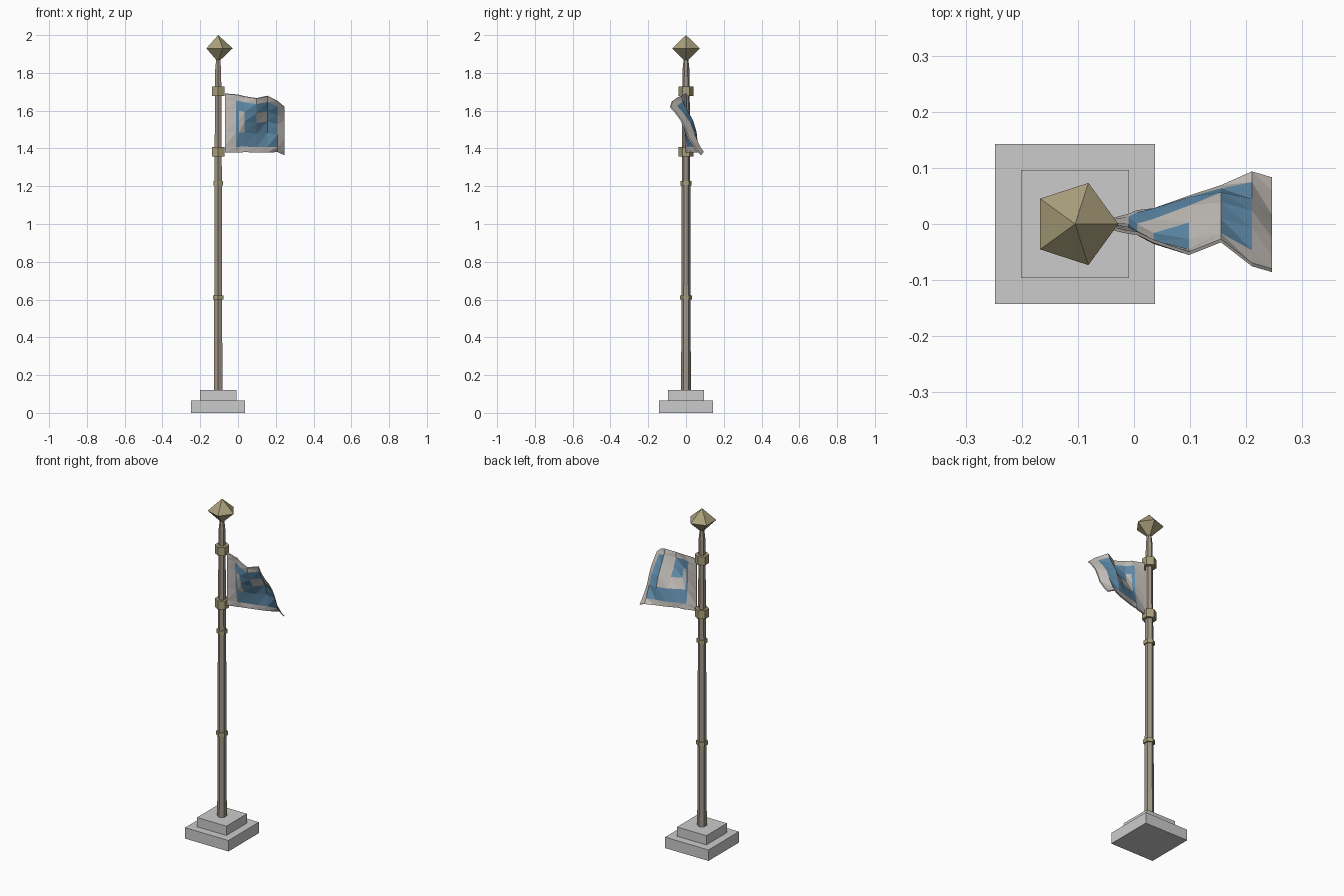
import bpy, bmesh, math

if "Cube" in bpy.data.objects:
    bpy.data.objects.remove(bpy.data.objects["Cube"])

PX = -0.105  # pole axis


def mat(name, r, g, b):
    m = bpy.data.materials.new(name)
    m.diffuse_color = (r, g, b, 1)
    m.use_nodes = True
    m.node_tree.nodes["Principled BSDF"].inputs["Base Color"].default_value = m.diffuse_color
    return m


wood = mat("pole_brown", 0.36, 0.30, 0.24)
brass = mat("brass", 0.40, 0.35, 0.20)
cloth = mat("cloth", 0.55, 0.52, 0.49)
blue = mat("blue_cloth", 0.12, 0.27, 0.42)


def finish(bm, name, mats=()):
    bmesh.ops.recalc_face_normals(bm, faces=bm.faces)
    me = bpy.data.meshes.new(name)
    bm.to_mesh(me)
    bm.free()
    for m in mats:
        me.materials.append(m)
    ob = bpy.data.objects.new(name, me)
    bpy.context.collection.objects.link(ob)
    return ob


def slab(name, half, z0, z1):
    bm = bmesh.new()
    bmesh.ops.create_cube(bm, size=1)
    for v in bm.verts:
        v.co = (PX + v.co.x * 2 * half, v.co.y * 2 * half, z0 + (v.co.z + 0.5) * (z1 - z0))
    return finish(bm, name)


def turned(name, profile, sides, phase, m):
    """Faceted turning from (radius, z) points; zero radius makes a tip."""
    bm = bmesh.new()
    rings = []
    for r, z in profile:
        n = sides if r > 0 else 1
        rings.append([bm.verts.new((PX + r * math.cos(phase + 2 * math.pi * i / sides),
                                    r * math.sin(phase + 2 * math.pi * i / sides), z))
                      for i in range(n)])
    for a, b in zip(rings, rings[1:]):
        for i in range(sides):
            j = (i + 1) % sides
            quad = [a[i % len(a)], a[j % len(a)], b[j % len(b)], b[i % len(b)]]
            bm.faces.new(list(dict.fromkeys(quad)))
    for ring in (rings[0], rings[-1]):
        if len(ring) > 1:
            bm.faces.new(ring)
    return finish(bm, name, [m])


# Stepped stone base
slab("base_lower", 0.1425, 0, 0.065)
slab("base_upper", 0.0965, 0.065, 0.12)

# Tapering pole, collars, flag brackets and finial
turn = math.pi / 2
turned("pole", [(0.026, 0.12), (0.024, 0.6), (0.0225, 1.21), (0.0195, 1.7),
                (0.018, 1.82), (0.012, 1.875)], 6, turn, wood)
for name, r, z0, z1 in (("lower_collar", 0.032, 0.6, 0.622),
                        ("upper_collar", 0.030, 1.205, 1.227),
                        ("lower_bracket", 0.039, 1.358, 1.408),
                        ("upper_bracket", 0.039, 1.677, 1.727)):
    turned(name, [(r, z0), (r, z1)], 6, turn, brass)
turned("finial", [(0, 1.857), (0.077, 1.93), (0, 2.0)], 5, 0, brass)

# Flag columns: x, top y, top z, bottom y, bottom z
cols = [(-0.07, 0.0, 1.69, 0.0, 1.38), (-0.01, -0.018, 1.685, 0.012, 1.38),
        (0.005, -0.024, 1.683, 0.014, 1.38), (0.035, -0.036, 1.675, 0.02, 1.382),
        (0.098, -0.047, 1.665, 0.053, 1.38), (0.155, -0.018, 1.678, 0.078, 1.38),
        (0.21, -0.063, 1.65, 0.100, 1.382), (0.246, -0.083, 1.62, 0.08, 1.366)]
rows = [0, 0.1, 0.27, 0.45, 0.65, 0.9, 1]
front_grey = {(2, 2), (2, 3), (4, 2)}
back_blue = {(1, 1), (1, 2), (1, 3), (1, 4), (2, 1), (2, 4), (3, 4), (4, 4),
             (5, 4), (5, 1), (5, 2), (5, 3), (3, 1), (3, 2)}
nc, nr = len(cols), len(rows)
bm = bmesh.new()
sheets = []
for side in (-1, 1):
    grid = []
    for c, (x, ty, tz, by, bz) in enumerate(cols):
        line = []
        for t in rows:
            ripple = 0.012 * math.sin(2 * math.pi * t + c * 0.9) * min(1, c / 3)
            line.append(bm.verts.new((x, ty + (by - ty) * t + ripple + side * 0.003,
                                      tz + (bz - tz) * t + side * 0.0015)))
        grid.append(line)
    sheets.append(grid)
    for c in range(nc - 1):
        for r in range(nr - 1):
            f = bm.faces.new((grid[c][r], grid[c + 1][r], grid[c + 1][r + 1], grid[c][r + 1]))
            inside = 0 < c < nc - 2 and 0 < r < nr - 2
            f.material_index = int(inside and (c, r) not in front_grey if side < 0
                                   else (c, r) in back_blue)
# Hem joining the two cloth faces
loop = ([(c, 0) for c in range(nc)] + [(nc - 1, r) for r in range(1, nr)]
        + [(c, nr - 1) for c in range(nc - 2, -1, -1)] + [(0, r) for r in range(nr - 2, 0, -1)])
F, B = sheets
for (a, b), (c, d) in zip(loop, loop[1:] + loop[:1]):
    bm.faces.new((F[a][b], F[c][d], B[c][d], B[a][b]))
bmesh.ops.triangulate(bm, faces=bm.faces)
finish(bm, "flag", [cloth, blue])
